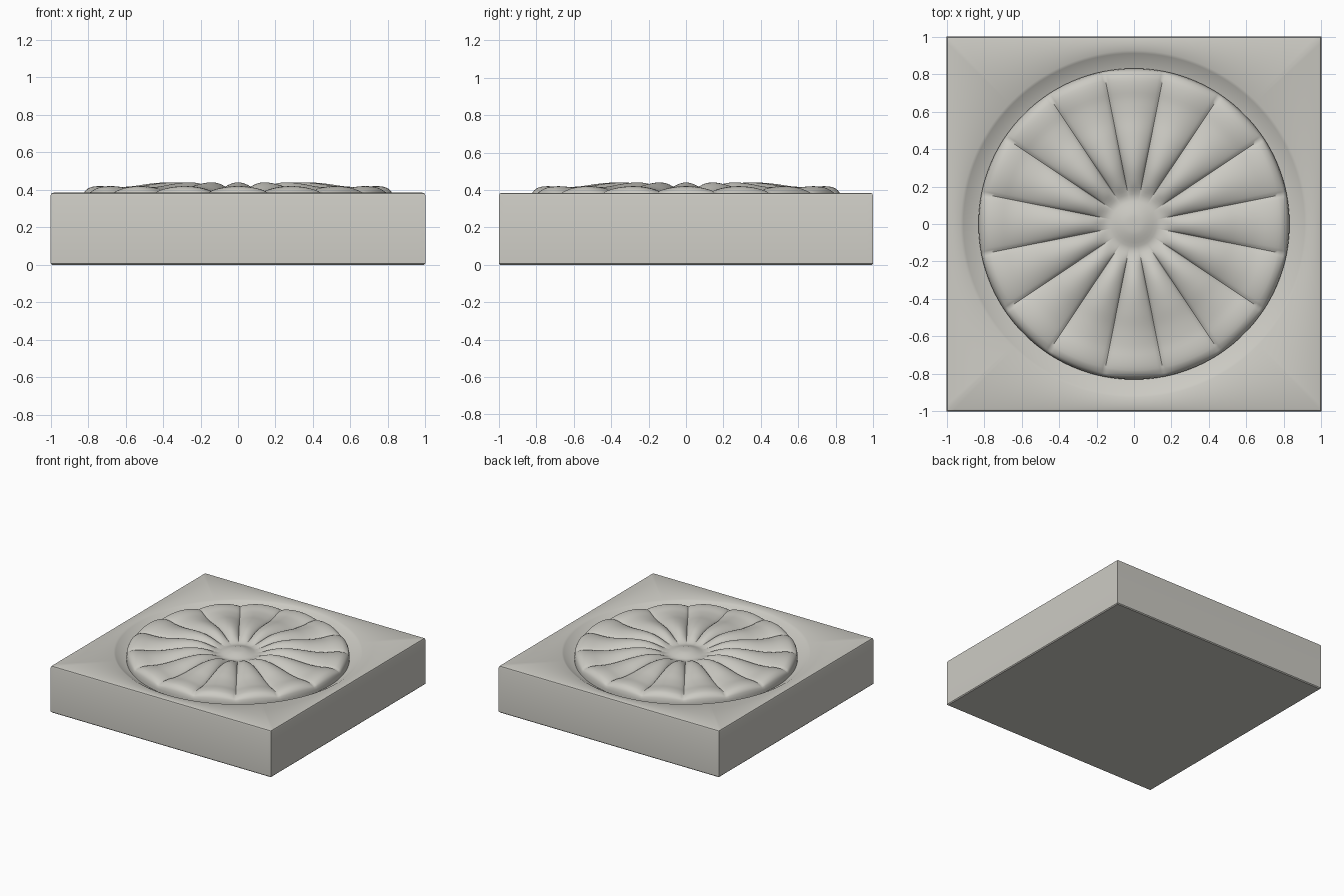
import bpy, bmesh, math

if "Cube" in bpy.data.objects:
    bpy.data.objects.remove(bpy.data.objects["Cube"])

SEG = 384      # divisible by 8 (square corners) and 32 (petal grooves)
stone = bpy.data.materials.new("warm_grey_stone")
stone.diffuse_color = (0.60, 0.59, 0.545, 1)
stone.use_nodes = True
stone.node_tree.nodes["Principled BSDF"].inputs["Base Color"].default_value = stone.diffuse_color


def build(name, rings, z_first, z_last, angle):
    """Skin closed rings; each ring is a function angle -> (radius, z)."""
    bm = bmesh.new()
    loops = []
    for ring in rings:
        loop = []
        for i in range(SEG):
            a = 2 * math.pi * i / SEG
            r, z = ring(a)
            loop.append(bm.verts.new((r * math.cos(a), r * math.sin(a), z)))
        loops.append(loop)
    for lo, hi in zip(loops, loops[1:]):
        for i in range(SEG):
            j = (i + 1) % SEG
            bm.faces.new((lo[i], lo[j], hi[j], hi[i]))
    for loop, z in ((loops[0], z_first), (loops[-1], z_last)):
        c = bm.verts.new((0, 0, z))
        for i in range(SEG):
            bm.faces.new((loop[i], loop[(i + 1) % SEG], c))
    bmesh.ops.recalc_face_normals(bm, faces=bm.faces)
    me = bpy.data.meshes.new(name)
    bm.to_mesh(me)
    bm.free()
    me.materials.append(stone)
    ob = bpy.data.objects.new(name, me)
    bpy.context.collection.objects.link(ob)
    bpy.ops.object.select_all(action='DESELECT')
    bpy.context.view_layer.objects.active = ob
    ob.select_set(True)
    bpy.ops.object.shade_smooth_by_angle(angle=math.radians(angle))
    return ob


def square(half, z):
    return lambda a: (half / max(abs(math.cos(a)), abs(math.sin(a))), z)


def circle(r, z):
    return lambda a: (r, z)


# Square slab with softened edges and a sloped round recess in its top
build("slab", [square(0.993, 0), square(1, 0.007), square(1, 0.370),
               square(0.996, 0.381), square(0.985, 0.385), circle(0.925, 0.385),
               circle(0.91, 0.377), circle(0.82, 0.320)], 0, 0.320, 35)

# Rosette: crest profile (radius, height, groove depth)
PROFILE = [(0, 0.408, 0), (0.05, 0.405, 0), (0.10, 0.390, 0), (0.135, 0.380, 0),
           (0.17, 0.388, 0.004), (0.22, 0.412, 0.022), (0.30, 0.435, 0.034),
           (0.38, 0.440, 0.036), (0.47, 0.433, 0.036), (0.57, 0.419, 0.034),
           (0.66, 0.415, 0.032), (0.73, 0.420, 0.030), (0.78, 0.416, 0.028),
           (0.81, 0.400, 0.022), (0.825, 0.378, 0.010), (0.83, 0.35, 0)]


def sample(r, k):
    """Smooth (Hermite) interpolation of a profile column."""
    n = len(PROFILE)
    i = max(j for j in range(n - 1) if PROFILE[j][0] <= r + 1e-9)

    def slope(j):
        p, q = PROFILE[max(j - 1, 0)], PROFILE[min(j + 1, n - 1)]
        return (q[k] - p[k]) / (q[0] - p[0])
    p, q = PROFILE[i], PROFILE[i + 1]
    h = q[0] - p[0]
    t = (r - p[0]) / h
    return ((2*t**3 - 3*t**2 + 1) * p[k] + (t**3 - 2*t**2 + t) * h * slope(i)
            + (3*t**2 - 2*t**3) * q[k] + (t**3 - t**2) * h * slope(i + 1))


def petal_ring(r):
    z, depth = sample(r, 1), sample(r, 2)
    return lambda a: (r, z - depth * (1 - abs(math.cos(8 * a)) ** 0.65))


radii = [0.02 + 0.02 * i for i in range(39)] + [0.79, 0.80, 0.81, 0.818, 0.825, 0.83]
rings = [petal_ring(r) for r in radii] + [circle(0.83, 0.315)]
build("rosette", rings, PROFILE[0][1], 0.315, 60)
